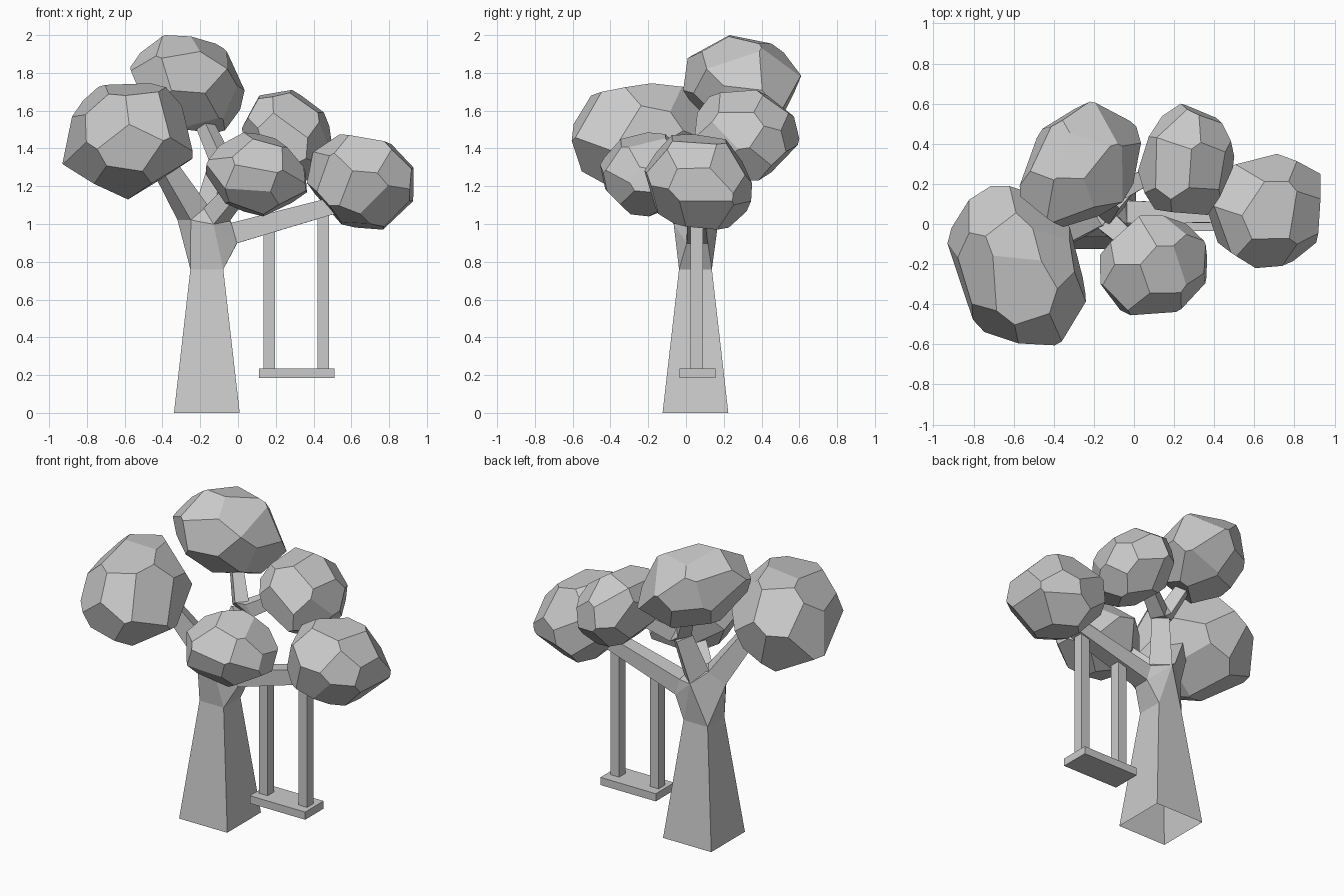
import bpy, bmesh, math, random
from mathutils import Vector, Matrix

old = bpy.data.objects.get("Cube")
if old:
    bpy.data.objects.remove(old, do_unlink=True)

GREY = (0.6, 0.6, 0.6, 1.0)
grey = bpy.data.materials.new("plain_grey")
grey.use_nodes = True
grey.diffuse_color = GREY
grey.node_tree.nodes["Principled BSDF"].inputs["Base Color"].default_value = GREY


def finish(bm, name):
    bmesh.ops.recalc_face_normals(bm, faces=bm.faces)
    mesh = bpy.data.meshes.new(name)
    bm.to_mesh(mesh)
    bm.free()
    mesh.materials.append(grey)
    ob = bpy.data.objects.new(name, mesh)
    bpy.context.scene.collection.objects.link(ob)


def box(name, lo, hi):
    lo, hi = Vector(lo), Vector(hi)
    bm = bmesh.new()
    size = Matrix.Diagonal((*(hi - lo), 1))
    bmesh.ops.create_cube(bm, size=1, matrix=Matrix.Translation((lo + hi) / 2) @ size)
    finish(bm, name)


def limb(name, start, end, r_start, r_end):
    """Square tapered branch between two points; returns its starting corners."""
    start, end = Vector(start), Vector(end)
    axis = end - start
    turn = axis.to_track_quat('Z', 'Y').to_matrix().to_4x4()
    bm = bmesh.new()
    made = bmesh.ops.create_cone(
        bm, cap_ends=True, segments=4, depth=axis.length,
        radius1=r_start * math.sqrt(2), radius2=r_end * math.sqrt(2),
        matrix=Matrix.Translation((start + end) / 2) @ turn @ Matrix.Rotation(math.pi / 4, 4, 'Z'))
    corners = [v.co.copy() for v in made["verts"] if (v.co - start).dot(axis) < 0.001]
    finish(bm, name)
    return corners


def hull(name, points):
    """Convex flat-faced solid around a set of points."""
    bm = bmesh.new()
    for p in points:
        bm.verts.new(p)
    bmesh.ops.remove_doubles(bm, verts=bm.verts[:], dist=0.004)
    made = bmesh.ops.convex_hull(bm, input=bm.verts[:])
    inner = {v for v in made["geom_interior"] if isinstance(v, bmesh.types.BMVert)}
    bmesh.ops.delete(bm, geom=list(inner), context='VERTS')
    bmesh.ops.dissolve_limit(bm, angle_limit=0.05, verts=bm.verts[:], edges=bm.edges[:])
    finish(bm, name)


def foliage(name, seed, xs, ys, zs, lean):
    """Faceted boulder-like clump: a cube cut by planes, leaned, fitted to its bounds."""
    rng = random.Random(seed)
    bm = bmesh.new()
    bmesh.ops.create_cube(bm, size=4)
    count = 22
    spin = rng.uniform(0, math.tau)
    tilt = Matrix.Rotation(rng.uniform(0, 3), 3, 'X') @ Matrix.Rotation(rng.uniform(0, 3), 3, 'Y')
    for i in range(count):
        h = 1 - (2 * i + 1) / count
        a = spin + i * math.pi * (3 - math.sqrt(5))
        r = math.sqrt(1 - h * h)
        n = Vector((r * math.cos(a), r * math.sin(a), h))
        n += Vector([rng.uniform(-0.14, 0.14) for _ in range(3)])
        n = tilt @ n.normalized()
        cut = bmesh.ops.bisect_plane(
            bm, geom=bm.verts[:] + bm.edges[:] + bm.faces[:],
            plane_co=n * rng.uniform(0.95, 1.03), plane_no=n, clear_outer=True)
        rim = [e for e in cut["geom_cut"] if isinstance(e, bmesh.types.BMEdge)]
        if rim:
            bmesh.ops.edgeloop_fill(bm, edges=rim)
    xy, xz, yz = lean
    points = [Vector((x, y + xy * x, z + xz * x + yz * y)) for x, y, z in (v.co for v in bm.verts)]
    bm.free()
    for k, (lo, hi) in enumerate((xs, ys, zs)):
        vals = [p[k] for p in points]
        a, b = min(vals), max(vals)
        for p in points:
            p[k] = lo + (p[k] - a) * (hi - lo) / (b - a)
    hull(name, points)


# Trunk: square taper, open underneath
CX, CY = -0.165, 0.05
bm = bmesh.new()
rings = []
for half, z in ((0.174, 0), (0.087, 0.76)):
    rings.append([bm.verts.new((CX + sx * half, CY + sy * half, z))
                  for sx, sy in ((-1, -1), (1, -1), (1, 1), (-1, 1))])
neck = [v.co.copy() for v in rings[1]]
for i in range(4):
    j = (i + 1) % 4
    bm.faces.new((rings[0][i], rings[0][j], rings[1][j], rings[1][i]))
finish(bm, "trunk")

# Branches growing out of the crotch
fork = (-0.08, 0.15, 1.32)
starts = limb("left_branch", (-0.24, 0.02, 1.06), (-0.46, -0.12, 1.42), 0.066, 0.042)
starts += limb("swing_branch", (-0.02, 0.06, 0.952), (0.62, 0.05, 1.13), 0.056, 0.042)
starts += limb("front_branch", (-0.12, 0.0, 1.04), (0.06, -0.16, 1.25), 0.055, 0.04)
starts += limb("upper_branch", (-0.14, 0.08, 1.05), fork, 0.068, 0.052)
top_start = limb("top_branch", (-0.1, 0.17, 1.36), (-0.21, 0.27, 1.6), 0.042, 0.032)
back_start = limb("back_branch", (-0.04, 0.18, 1.34), (0.18, 0.3, 1.46), 0.045, 0.035)
hull("trunk_crotch", neck + starts)
hull("upper_fork", top_start + back_start)

# Foliage clumps
foliage("left_foliage", 3, (-0.93, -0.24), (-0.605, 0.19), (1.13, 1.745), (-0.2, 0.05, 0))
foliage("top_foliage", 5, (-0.57, 0.035), (-0.015, 0.61), (1.48, 2.0), (0.21, -0.2, -0.06))
foliage("back_foliage", 8, (0.02, 0.5), (0.045, 0.6), (1.23, 1.71), (0.1, -0.2, 0))
foliage("front_foliage", 11, (-0.17, 0.365), (-0.455, 0.045), (1.04, 1.485), (0.12, -0.1, 0))
foliage("right_foliage", 14, (0.365, 0.93), (-0.22, 0.35), (0.97, 1.475), (0.05, -0.1, -0.08))

# Swing
box("swing_seat", (0.11, -0.035, 0.185), (0.51, 0.155, 0.235))
for name, x, top in (("swing_post_inner", 0.135, 0.99), ("swing_post_outer", 0.42, 1.07)):
    box(name, (x, 0.025, 0.23), (x + 0.062, 0.09, top))
